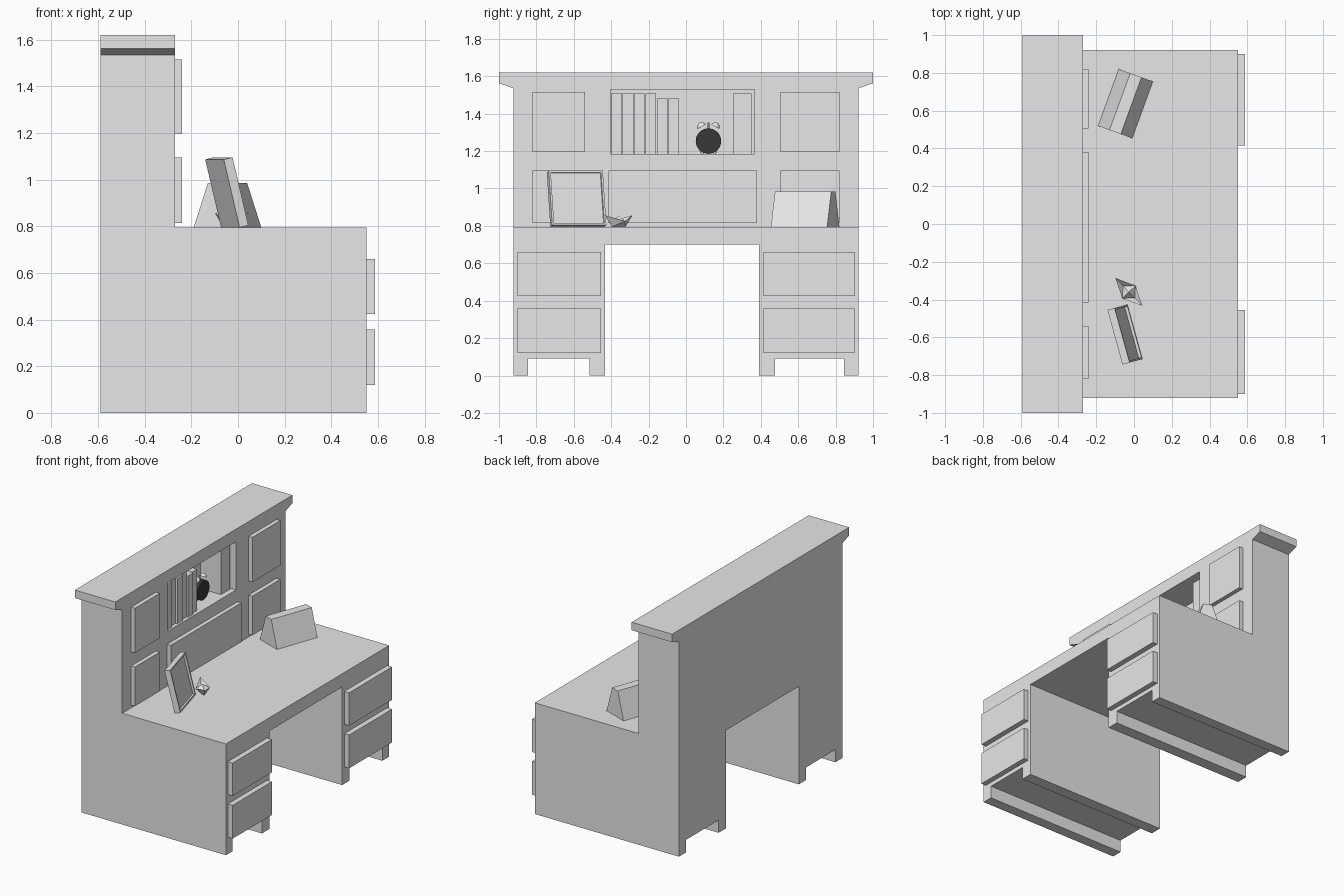
import bpy, bmesh
from math import radians
from mathutils import Matrix, Vector

if "Cube" in bpy.data.objects:
    bpy.data.objects.remove(bpy.data.objects["Cube"], do_unlink=True)


def material(name, value):
    m = bpy.data.materials.new(name)
    m.use_nodes = True
    m.diffuse_color = (value, value, value, 1)
    m.node_tree.nodes["Principled BSDF"].inputs["Base Color"].default_value = (value, value, value, 1)
    return m


GREY = material("light grey", 0.8)
DARK = material("dark grey", 0.04)


def finish(name, bm, mat=GREY, smooth=False):
    bmesh.ops.recalc_face_normals(bm, faces=bm.faces)
    mesh = bpy.data.meshes.new(name)
    bm.to_mesh(mesh)
    bm.free()
    mesh.materials.append(mat)
    obj = bpy.data.objects.new(name, mesh)
    bpy.context.collection.objects.link(obj)
    if smooth:
        bpy.ops.object.select_all(action="DESELECT")
        obj.select_set(True)
        bpy.context.view_layer.objects.active = obj
        bpy.ops.object.shade_smooth_by_angle(angle=radians(35))
    return obj


def prism(name, profile, x0, x1):
    """Extrude a (y, z) outline from x0 to x1."""
    bm = bmesh.new()
    face = bm.faces.new([bm.verts.new((x0, y, z)) for y, z in profile])
    out = bmesh.ops.extrude_face_region(bm, geom=[face])
    moved = [v for v in out["geom"] if isinstance(v, bmesh.types.BMVert)]
    bmesh.ops.translate(bm, verts=moved, vec=(x1 - x0, 0, 0))
    return finish(name, bm)


def box(name, x, y, z):
    return prism(name, [(y[0], z[0]), (y[1], z[0]), (y[1], z[1]), (y[0], z[1])], *x)


BACK, HUTCH, FRONT, TOP = -0.59, -0.27, 0.55, 0.795

# Desk body with kneehole and runner feet
prism("desk_body", [
    (-0.922, 0), (-0.845, 0), (-0.845, 0.09), (-0.515, 0.09), (-0.515, 0),
    (-0.432, 0), (-0.432, 0.7), (0.39, 0.7), (0.39, 0), (0.475, 0),
    (0.475, 0.09), (0.845, 0.09), (0.845, 0), (0.922, 0),
    (0.922, TOP), (-0.922, TOP)], BACK, FRONT)

# Hutch with overhanging crown and an open shelf niche
hutch = prism("hutch", [
    (-0.922, TOP), (0.922, TOP), (0.922, 1.535), (1, 1.563), (1, 1.62),
    (-1, 1.62), (-1, 1.563), (-0.922, 1.535)], BACK, HUTCH)
cutter = box("niche_cutter", (-0.5, -0.2), (-0.405, 0.365), (1.185, 1.53))
cutter.hide_render = True
cutter.hide_set(True)
cut = hutch.modifiers.new("niche", "BOOLEAN")
cut.operation = "DIFFERENCE"
cut.solver = "EXACT"
cut.object = cutter

# Drawer fronts
for side, ys in (("right", (-0.9, -0.455)), ("left", (0.415, 0.9))):
    for level, zs in (("lower", (0.12, 0.358)), ("upper", (0.425, 0.66))):
        box(f"{side}_{level}_drawer", (FRONT, 0.588), ys, zs)

# Hutch door panels
for side, ys in (("right", (-0.82, -0.54)), ("left", (0.505, 0.82))):
    for level, zs in (("lower", (0.815, 1.095)), ("upper", (1.195, 1.515))):
        box(f"{side}_{level}_panel", (HUTCH, -0.24), ys, zs)
box("centre_panel", (HUTCH, -0.24), (-0.415, 0.38), (0.815, 1.095))

# Books in the niche
y = -0.4
for i in range(6):
    top = 1.508 if i < 4 else 1.48
    box(f"book_{i + 1}", (-0.47, -0.285 - 0.012 * (i % 2)), (y, y + 0.057), (1.185, top))
    y += 0.061
box("end_book", (-0.47, -0.31), (0.25, 0.35), (1.185, 1.508))

# Alarm clock
AXIS_X = Matrix.Rotation(radians(90), 4, "Y")


def cylinder(name, centre, radius, depth, rot, mat=GREY, top=None):
    bm = bmesh.new()
    bmesh.ops.create_cone(bm, cap_ends=True, segments=32, radius1=radius,
                          radius2=radius if top is None else top, depth=depth,
                          matrix=Matrix.Translation(centre) @ rot)
    return finish(name, bm, mat, True)


clock = Vector((-0.385, 0.12, 1.253))
cylinder("clock_body", clock, 0.068, 0.055, AXIS_X, DARK)
for side, s in (("right", -1), ("left", 1)):
    tilt = Matrix.Rotation(radians(-28 * s), 4, "X")
    bm = bmesh.new()
    bmesh.ops.create_uvsphere(bm, u_segments=16, v_segments=8, radius=0.024)
    bmesh.ops.bisect_plane(bm, geom=bm.verts[:] + bm.edges[:] + bm.faces[:],
                           plane_co=(0, 0, 0), plane_no=(0, 0, 1), clear_inner=True)
    bmesh.ops.holes_fill(bm, edges=[e for e in bm.edges if e.is_boundary])
    bm.transform(Matrix.Translation(clock + Vector((0, 0.036 * s, 0.077))) @ tilt)
    finish(f"{side}_bell", bm, GREY, True)
    cylinder(f"{side}_clock_foot", clock + Vector((0, 0.035 * s, -0.06)), 0.006, 0.02, tilt, top=0.009)
cylinder("clock_hammer", clock + Vector((0, 0, 0.083)), 0.005, 0.035, Matrix())

# Desk calendar: a tapered prism
calendar = prism("desk_calendar", [(-0.16, 0), (0.16, 0), (0.16, 0.19), (-0.16, 0.19)], -0.096, 0.096)
for v in calendar.data.vertices:
    if v.co.z > 0.1:
        v.co.x *= 0.33
calendar.location = (-0.045, 0.637, TOP)
calendar.rotation_euler.z = radians(-20)

# Picture frame leaning back, with a recessed picture
bm = bmesh.new()
bmesh.ops.create_cube(bm, size=1)
bmesh.ops.scale(bm, verts=bm.verts, vec=(0.04, 0.3, 0.3))
bmesh.ops.recalc_face_normals(bm, faces=bm.faces)
bm.normal_update()
front = [f for f in bm.faces if f.normal.x > 0.9]
bmesh.ops.inset_region(bm, faces=front, thickness=0.015)
inner = bmesh.ops.extrude_face_region(bm, geom=front)
bmesh.ops.delete(bm, geom=front, context="FACES_ONLY")
bmesh.ops.translate(bm, verts=[v for v in inner["geom"] if isinstance(v, bmesh.types.BMVert)],
                    vec=(-0.015, 0, 0))
frame = finish("picture_frame", bm)
frame.location = (-0.048, -0.585, TOP + 0.1505)
frame.rotation_euler = (0, radians(-13.6), radians(15.4))

# Folded paper boat: pointed hull, open top and centre peak
bm = bmesh.new()
tips = [bm.verts.new((0, s * 0.103, 0.062)) for s in (-1, 1)]
sides = [bm.verts.new((s * 0.048, 0, 0.03)) for s in (-1, 1)]
keel = [bm.verts.new((0, s * 0.05, 0)) for s in (-1, 1)]
peak = bm.verts.new((0, 0, 0.06))
base = [bm.verts.new((0, s * 0.045, 0.022)) for s in (-1, 1)]
for side in sides:
    bm.faces.new((side, keel[0], keel[1]))
    bm.faces.new((side, base[0], peak))
    bm.faces.new((side, peak, base[1]))
    for i in (0, 1):
        bm.faces.new((side, tips[i], keel[i]))
        bm.faces.new((side, tips[i], base[i]))
boat = finish("paper_boat", bm)
boat.location = (-0.027, -0.36, TOP)
boat.rotation_euler.z = radians(44)
